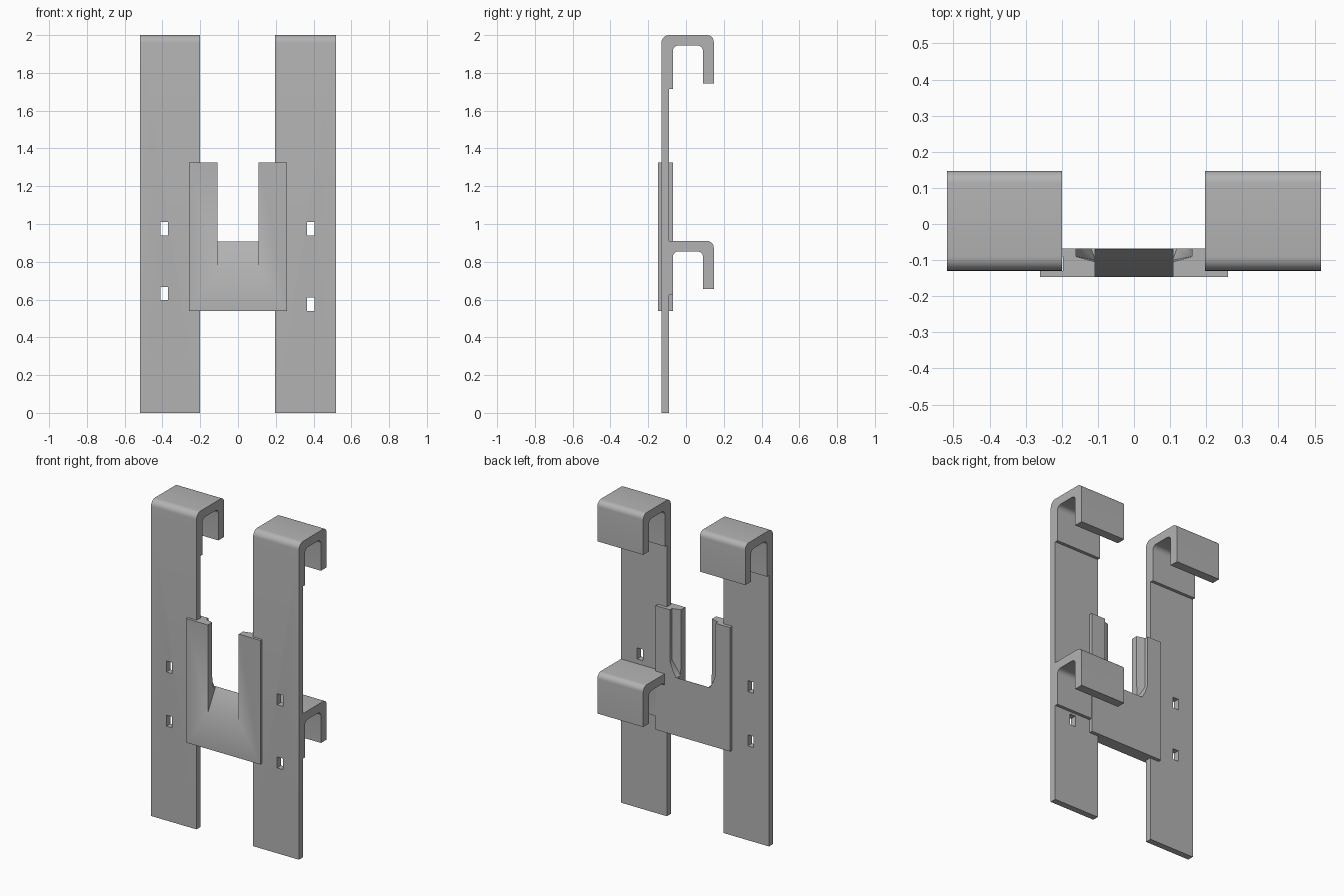
import bpy, bmesh, math
from mathutils import Vector

cube = bpy.data.objects.get("Cube")
if cube:
    bpy.data.objects.remove(cube, do_unlink=True)

grey = bpy.data.materials.new("plain grey")
grey.use_nodes = True
colour = (0.45, 0.45, 0.45, 1)
grey.diffuse_color = colour
grey.node_tree.nodes["Principled BSDF"].inputs["Base Color"].default_value = colour


def finish(name, bm):
    bmesh.ops.recalc_face_normals(bm, faces=bm.faces)
    mesh = bpy.data.meshes.new(name)
    bm.to_mesh(mesh)
    bm.free()
    mesh.materials.append(grey)
    obj = bpy.data.objects.new(name, mesh)
    bpy.context.collection.objects.link(obj)
    return obj


def prism(name, points, start, end):
    """Extrude a closed outline of 3D points from offset start to offset end."""
    bm = bmesh.new()
    face = bm.faces.new([bm.verts.new(Vector(p) + Vector(start)) for p in points])
    ext = bmesh.ops.extrude_face_region(bm, geom=[face])
    moved = [g for g in ext["geom"] if isinstance(g, bmesh.types.BMVert)]
    bmesh.ops.translate(bm, verts=moved, vec=Vector(end) - Vector(start))
    return finish(name, bm)


def side_prism(name, outline, x0, x1):
    return prism(name, [(0, y, z) for y, z in outline], (x0, 0, 0), (x1, 0, 0))


def rounded(outline, steps=6):
    """Fillet the corners that carry a radius as a third value."""
    out = []
    for i, p in enumerate(outline):
        c = Vector(p[:2])
        if len(p) == 2:
            out.append(c)
            continue
        a = (Vector(outline[i - 1][:2]) - c).normalized() * p[2]
        b = (Vector(outline[(i + 1) % len(outline)][:2]) - c).normalized() * p[2]
        for k in range(steps + 1):
            t = k / steps * math.pi / 2
            out.append(c + a * (1 - math.sin(t)) + b * (1 - math.cos(t)))
    return out


def cut(obj, cutter):
    mod = obj.modifiers.new("cut", "BOOLEAN")
    mod.operation = "DIFFERENCE"
    mod.solver = "EXACT"
    mod.object = cutter
    bpy.context.view_layer.objects.active = obj
    bpy.ops.object.modifier_apply(modifier=mod.name)
    bpy.data.objects.remove(cutter, do_unlink=True)


def smooth(obj):
    bpy.ops.object.select_all(action="DESELECT")
    obj.select_set(True)
    bpy.context.view_layer.objects.active = obj
    bpy.ops.object.shade_smooth_by_angle(angle=math.radians(30))


# Hook outline, from the outer top edge round to its thickened root
def hook(top):
    return [(0.147, top, 0.035), (0.147, top - 0.255), (0.09, top - 0.255),
            (0.09, top - 0.055, 0.03), (-0.07, top - 0.055, 0.03),
            (-0.07, top - 0.285), (-0.09, top - 0.285)]


def strap(name, x0, x1, hook_tops, slot_x, slot_bottoms):
    outline = [(-0.13, 0), (-0.13, 2, 0.04)] + hook(2)
    for top in hook_tops:
        outline += [(-0.09, top)] + hook(top)
    outline.append((-0.09, 0))
    obj = side_prism(name, rounded(outline), x0, x1)
    # Locking slots
    for z in slot_bottoms:
        slot = [(-0.2, z), (-0.2, z + 0.07), (-0.05, z + 0.07), (-0.05, z)]
        cut(obj, side_prism("slot_cutter", slot, slot_x - 0.02, slot_x + 0.02))
    smooth(obj)


# Two straps; only the left one carries a second, lower hook
strap("right_strap", -0.518, -0.2, [], -0.39, [0.94, 0.597])
strap("left_strap", 0.197, 0.518, [0.91], 0.385, [0.94, 0.54])

# Slider: an H section that clips over the inner edges of both straps
half = [(0.26, -0.147), (0.26, -0.13), (0.197, -0.13),
        (0.197, -0.09), (0.26, -0.09), (0.26, -0.068)]
section = half + [(-x, y) for x, y in reversed(half)]
slider = prism("slider", [(x, y, 0) for x, y in section], (0, 0, 0.54), (0, 0, 1.325))

# Channel between the arms, with a sloping floor
channel = [(-0.16, 0.747), (-0.05, 0.941), (-0.05, 1.4), (-0.16, 1.4)]
cut(slider, side_prism("channel_cutter", channel, -0.108, 0.108))

# Wider pocket at the back, tapering in at its foot
bm = bmesh.new()
for s in (-1, 1):
    for z in (1.0, 1.4):
        for x, y in ((0.107, -0.105), (0.16, -0.09), (0.16, -0.05)):
            bm.verts.new((s * x, y, z))
    bm.verts.new((s * 0.107, -0.1, 0.91))
    bm.verts.new((s * 0.125, -0.05, 0.905))
bmesh.ops.convex_hull(bm, input=bm.verts)
cut(slider, finish("pocket_cutter", bm))
smooth(slider)
